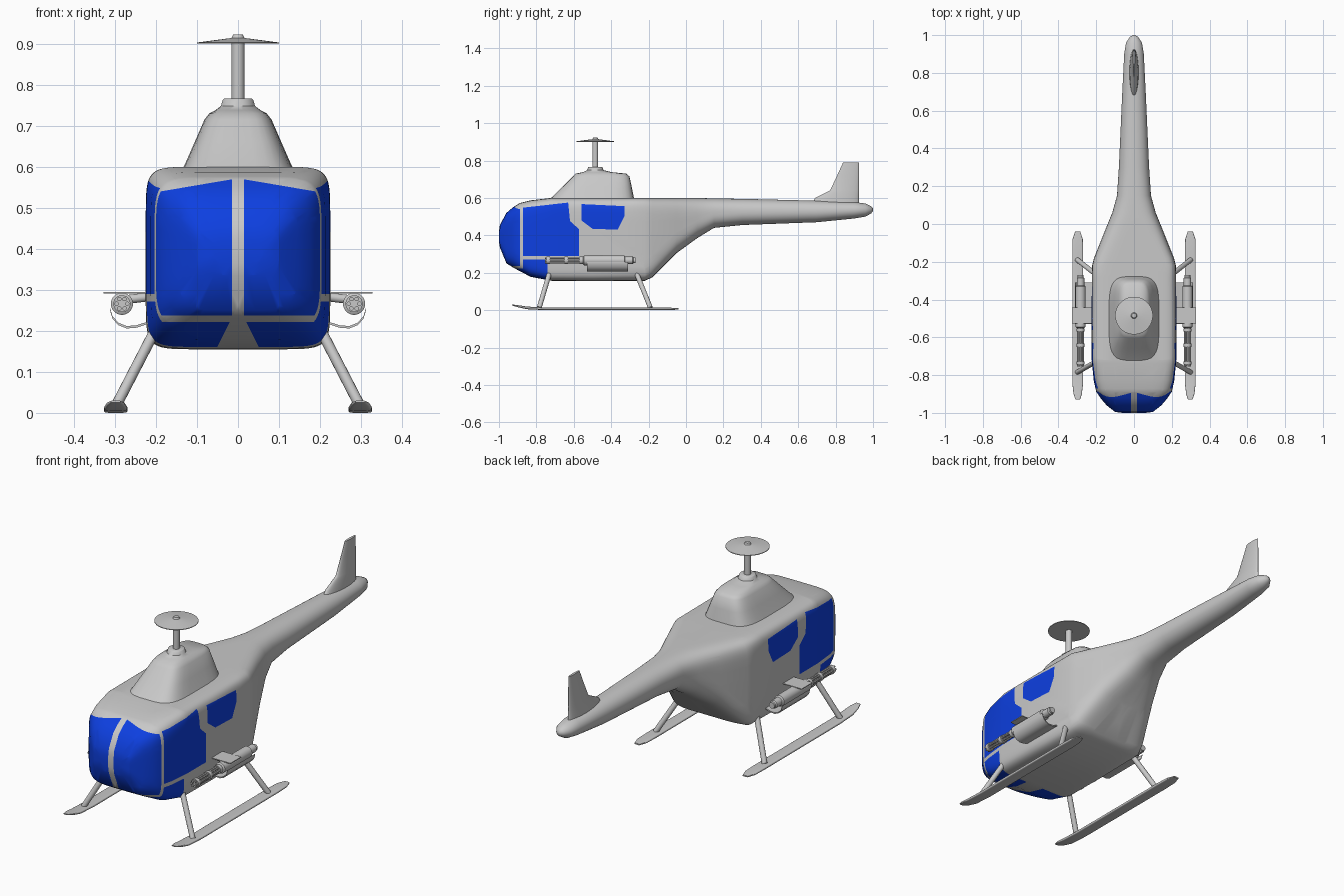
import bpy, bmesh, math
from mathutils import Vector

if "Cube" in bpy.data.objects:
    bpy.data.objects.remove(bpy.data.objects["Cube"])


def material(name, rgb):
    m = bpy.data.materials.new(name)
    m.diffuse_color = (*rgb, 1)
    m.use_nodes = True
    m.node_tree.nodes["Principled BSDF"].inputs["Base Color"].default_value = m.diffuse_color
    return m


GREY = material("light grey", (0.58, 0.58, 0.58))
BLUE = material("window blue", (0.004, 0.05, 0.75))


def finish(bm, name, mats=(GREY,), angle=40):
    bmesh.ops.recalc_face_normals(bm, faces=bm.faces)
    me = bpy.data.meshes.new(name)
    bm.to_mesh(me)
    bm.free()
    for m in mats:
        me.materials.append(m)
    ob = bpy.data.objects.new(name, me)
    bpy.context.collection.objects.link(ob)
    bpy.ops.object.select_all(action='DESELECT')
    ob.select_set(True)
    bpy.context.view_layer.objects.active = ob
    bpy.ops.object.shade_smooth_by_angle(angle=math.radians(angle))
    return ob


def oval(a, b, n=2, count=24):
    """Superellipse outline; a larger n gives a boxier shape."""
    pts = []
    for i in range(count):
        t = math.tau * (i + 0.5) / count
        c, s = math.cos(t), math.sin(t)
        pts.append((math.copysign(abs(c) ** (2 / n), c) * a,
                    math.copysign(abs(s) ** (2 / n), s) * b))
    return pts


def loft(rings):
    bm = bmesh.new()
    rows = [[bm.verts.new(p) for p in r] for r in rings]
    k = len(rows[0])
    for r0, r1 in zip(rows, rows[1:]):
        for i in range(k):
            j = (i + 1) % k
            bm.faces.new((r0[i], r0[j], r1[j], r1[i]))
    bm.faces.new(rows[0])
    bm.faces.new(rows[-1][::-1])
    return bm


def along_y(sections, cx=0, count=24):
    """Sections are (y, half width, bottom, top, boxiness)."""
    return loft([[(cx + u, y, (z0 + z1) / 2 + v)
                  for u, v in oval(w, (z1 - z0) / 2, n, count)]
                 for y, w, z0, z1, n in sections])


def along_z(sections, count=32):
    """Sections are (z, half width, front y, back y, boxiness)."""
    return loft([[(u, (y0 + y1) / 2 + v, z)
                  for u, v in oval(w, (y1 - y0) / 2, n, count)]
                 for z, w, y0, y1, n in sections])


def tube(name, p, q, r, count=16):
    p, q = Vector(p), Vector(q)
    rot = (q - p).to_track_quat('Z', 'Y')
    ring = [rot @ Vector((u, v, 0)) for u, v in oval(r, r, 2, count)]
    return finish(loft([[p + c for c in ring], [q + c for c in ring]]), name)


# Fuselage and tail boom
body = along_y([
    (-1.0, .06, .365, .42, 3), (-.995, .1, .335, .455, 4), (-.96, .145, .25, .52, 5),
    (-.925, .175, .228, .55, 5), (-.888, .2, .208, .573, 6), (-.83, .213, .178, .587, 7),
    (-.72, .224, .157, .6, 9), (-.5, .225, .155, .6, 9), (-.22, .222, .157, .6, 9),
    (-.18, .212, .175, .6, 7), (-.05, .16, .305, .6, 4.5), (.06, .115, .385, .6, 3),
    (.15, .09, .44, .597, 2.5), (.3, .08, .455, .595, 2.2), (.7, .062, .47, .585, 2.1),
    (.9, .052, .49, .578, 2), (.96, .042, .5, .57, 2), (.99, .022, .517, .555, 2),
    (1.0, .006, .53, .543, 2)], count=64)
bmesh.ops.recalc_face_normals(body, faces=body.faces)


def paint(limits):
    """Cut out the part inside all limits (a*|x| + b*y + c*z < d) and colour it blue."""
    for s in (1, -1):
        faces = [f for f in body.faces if f.calc_center_median().y < 0]
        for a, b, c, d in limits:
            n = Vector((a * s, b, c))
            geom = set(faces)
            for f in faces:
                geom.update(f.edges)
                geom.update(f.verts)
            res = bmesh.ops.bisect_plane(body, geom=list(geom), dist=1e-5,
                                         plane_co=n * (d / n.length_squared), plane_no=n)
            found = {f for f in faces if f.is_valid}
            found.update(g for g in res['geom'] if isinstance(g, bmesh.types.BMFace))
            faces = [f for f in found if n.dot(f.calc_center_median()) < d]
        for f in faces:
            f.material_index = 1


def side_pane(poly):
    """Convex counter-clockwise outline in (y, z)."""
    limits = [(-1, 0, 0, -.1)]
    for (y0, z0), (y1, z1) in zip(poly, poly[1:] + poly[:1]):
        b, c = z1 - z0, y0 - y1
        limits.append((0, b, c, b * y0 + c * z0))
    paint(limits)


# Windscreen, chin windows, door windows and rear windows
paint([(-1, 0, 0, -.015), (0, 1, 0, -.888), (0, 0, -1, -.237), (.17, 0, 1, .572)])
wedge = (-1, 0, -.5, -.131)
paint([wedge, (0, 1, 0, -.872), (0, 0, 1, .222)])
paint([wedge, (0, -1, 0, .872), (0, 1, 0, -.74), (0, 0, 1, .272)])
side_pane([(-.872, .476), (-.62, .476), (-.63, .575), (-.872, .548)])
side_pane([(-.872, .29), (-.572, .29), (-.572, .433), (-.62, .476), (-.872, .476)])
side_pane([(-.56, .48), (-.5, .435), (-.365, .43), (-.33, .5), (-.33, .556), (-.56, .567)])
finish(body, "fuselage", (GREY, BLUE), 50)

# Engine cowling with rotor neck
finish(along_z([
    (.585, .14, -.74, -.275, 4), (.61, .128, -.71, -.28, 4), (.66, .106, -.66, -.29, 4),
    (.715, .082, -.605, -.302, 4), (.73, .07, -.59, -.32, 4), (.738, .055, -.55, -.4, 3),
    (.748, .042, -.53, -.44, 2), (.764, .037, -.523, -.447, 2), (.766, .034, -.52, -.45, 2)]),
    "engine_cowling")

# Rotor mast, hub disc and cap
tube("rotor_mast", (0, -.485, .75), (0, -.485, .905), .016)
finish(along_z([(.9, .1, -.585, -.385, 2), (.903, .1, -.585, -.385, 2),
                (.914, .016, -.501, -.469, 2), (.922, .012, -.497, -.473, 2)]), "rotor_disc")

# Tail fin
finish(along_z([(.55, .026, .66, .925, 2), (.6, .022, .69, .925, 2), (.64, .016, .77, .925, 2),
                (.72, .011, .808, .925, 2), (.79, .006, .84, .925, 2)]), "tail_fin", angle=60)

for s, side in ((1, "right"), (-1, "left")):
    # Landing skid and its struts
    finish(along_y([(-.93, .012, .025, .03, 4), (-.9, .022, .016, .027, 4),
                    (-.85, .028, .005, .019, 4), (-.75, .029, 0, .014, 4),
                    (-.15, .029, 0, .014, 4), (-.08, .027, .001, .013, 4),
                    (-.04, .014, .003, .01, 4)], s * .298), side + "_skid")
    tube(side + "_front_strut", (s * .3, -.785, .012), (s * .195, -.725, .215), .013)
    tube(side + "_rear_strut", (s * .3, -.19, .012), (s * .195, -.272, .215), .013)

    # Side pod: barrel cluster, rings and housing
    x, z = s * .283, .266
    for i in range(6):
        a = math.tau * i / 6
        bx, bz = x + .013 * math.cos(a), z + .013 * math.sin(a)
        tube(side + "_barrel", (bx, -.755, bz), (bx, -.54, bz), .0055, 8)
    for y in (-.745, -.65, -.57):
        tube(side + "_barrel_ring", (x, y, z), (x, y + .018, z), .021)
    finish(along_y([(y, r, z - r, z + r, 2) for y, r in (
        (-.55, .02), (-.545, .027), (-.33, .027), (-.325, .02), (-.285, .02),
        (-.28, .015), (-.27, .015))], x), side + "_pod_housing")

    # Mounting arms, thin top plate and curved tray
    tube(side + "_pod_arm", (s * .2, -.49, .285), (x, -.49, .275), .011)
    bm = bmesh.new()
    bmesh.ops.create_cube(bm, size=1)
    bmesh.ops.scale(bm, vec=(.11, .085, .004), verts=bm.verts)
    bmesh.ops.translate(bm, vec=(s * .273, -.485, .293), verts=bm.verts)
    finish(bm, side + "_top_plate")
    arc = [(.312, .25), (.306, .23), (.292, .214), (.272, .206), (.25, .207), (.215, .218)]
    outline = [(s * u, v) for u, v in arc] + [(s * u, v + .006) for u, v in arc[::-1]]
    finish(loft([[(u, y, v) for u, v in outline] for y in (-.53, -.31)]), side + "_pod_tray")
